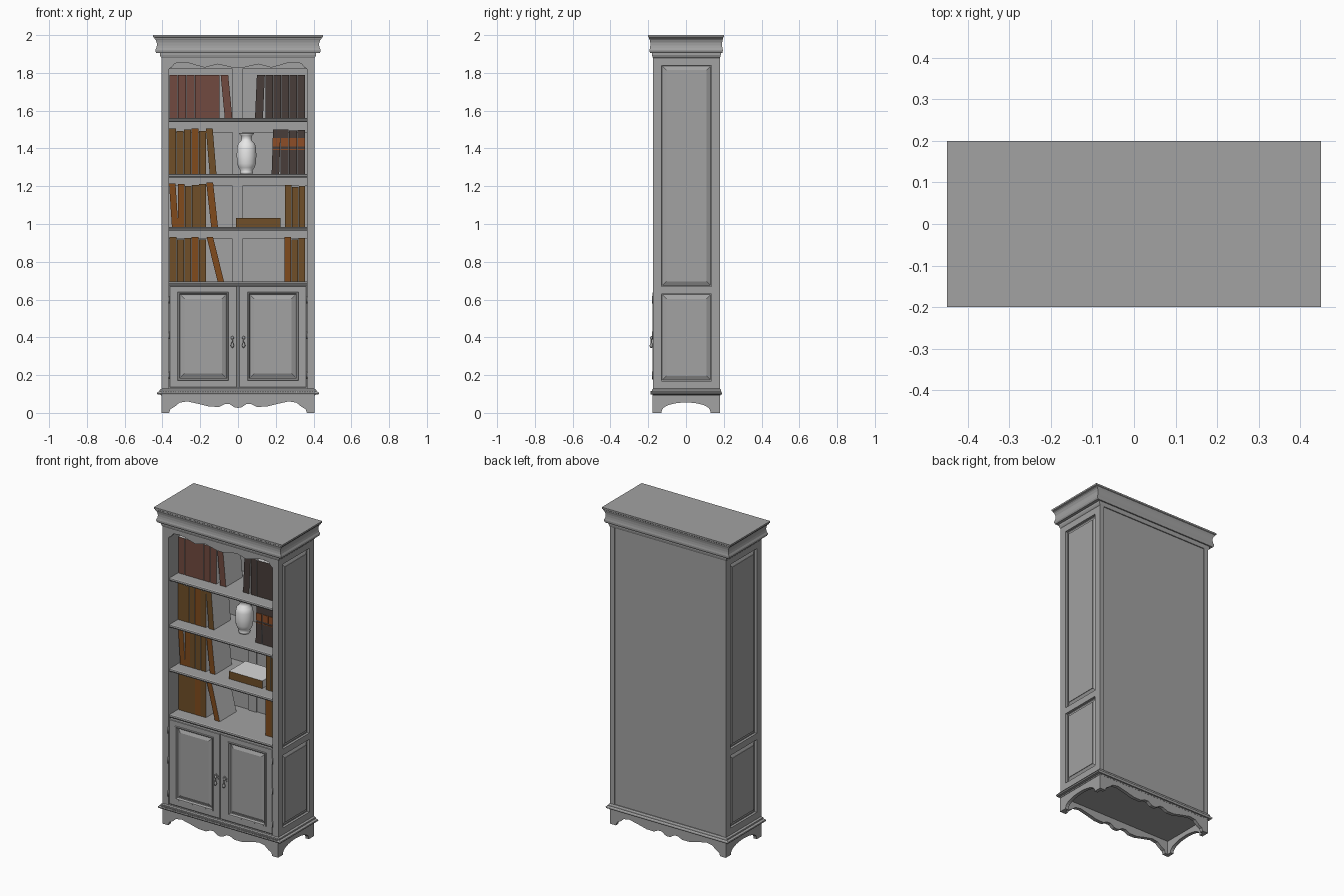
import bpy, bmesh, math

if "Cube" in bpy.data.objects:
    bpy.data.objects.remove(bpy.data.objects["Cube"])


def material(name, rgb):
    m = bpy.data.materials.new(name)
    m.diffuse_color = (*rgb, 1)
    m.use_nodes = True
    m.node_tree.nodes["Principled BSDF"].inputs["Base Color"].default_value = m.diffuse_color
    return m


WOOD = material("grey wood", (0.36, 0.36, 0.36))
COVER = material("pale book cover", (0.68, 0.68, 0.68))
WHITE = material("white ceramic", (0.85, 0.85, 0.85))
RED = material("red brown spine", (0.165, 0.068, 0.05))
GOLD = material("golden brown spine", (0.16, 0.078, 0.021))
ORANGE = material("orange brown spine", (0.22, 0.07, 0.012))
DARK = material("dark spine", (0.065, 0.048, 0.042))
BAND = material("orange band", (0.27, 0.075, 0.02))


def mesh(name, verts, faces, mats, smooth=False):
    me = bpy.data.meshes.new(name)
    me.from_pydata(verts, [], faces)
    bm = bmesh.new()
    bm.from_mesh(me)
    bmesh.ops.recalc_face_normals(bm, faces=bm.faces)
    bm.to_mesh(me)
    bm.free()
    for m in mats:
        me.materials.append(m)
    for p in me.polygons:
        p.use_smooth = smooth
    ob = bpy.data.objects.new(name, me)
    bpy.context.collection.objects.link(ob)
    return ob


# Axis maps: (u, v, w) with w the stacking direction
UP = lambda u, v, w: (u, v, w)
FRONT = lambda u, v, w: (u, w, v)
RIGHT = lambda u, v, w: (w, u, v)
LEFT = lambda u, v, w: (-w, u, v)


def stack(name, rings, axis, mat=WOOD, smooth=False):
    """Skin a list of (outline, w) rings and cap both ends."""
    n = len(rings[0][0])
    verts = [axis(u, v, w) for outline, w in rings for u, v in outline]
    faces = [tuple(range(n)), tuple(range(len(verts) - n, len(verts)))]
    for r in range(len(rings) - 1):
        for i in range(n):
            j = (i + 1) % n
            faces.append((r * n + i, r * n + j, (r + 1) * n + j, (r + 1) * n + i))
    return mesh(name, verts, faces, [mat], smooth)


def rect(u0, u1, v0, v1, inset=0):
    u0, u1, v0, v1 = u0 + inset, u1 - inset, v0 + inset, v1 - inset
    return [(u0, v0), (u1, v0), (u1, v1), (u0, v1)]


def box(name, x0, x1, y0, y1, z0, z1, mat=WOOD):
    return stack(name, [(rect(x0, x1, y0, y1), z0), (rect(x0, x1, y0, y1), z1)], UP, mat)


def lathe(name, profile, x, y, mat, n=24):
    rings = [([(x + r * math.cos(2 * math.pi * i / n), y + r * math.sin(2 * math.pi * i / n))
               for i in range(n)], z) for r, z in profile]
    return stack(name, rings, UP, mat, True)


def mirror_outline(half, top):
    """Half outline running from outer edge to x = 0, closed along a flat top."""
    inner = [(-x, z) for x, z in reversed(half) if x > 0]
    edge = half[0][0]
    return half + inner + [(-edge, top), (edge, top)]


def frame_ring(t, z):
    """Moulding ring round the case; t = 0 at the case, 1 at the crown's edge."""
    return rect(-0.405 - 0.045 * t, 0.405 + 0.045 * t, -0.175 - 0.025 * t, 0.18 + 0.02 * t), z


# Crown and base mouldings
crown = [(0, 1.88), (.1, 1.885), (.2, 1.895), (.2, 1.905), (.6, 1.905), (.72, 1.913), (.74, 1.922),
         (.62, 1.932), (.55, 1.945), (.56, 1.96), (.68, 1.974), (.84, 1.982), (.84, 1.987),
         (1, 1.99), (1, 2.0)]
stack("crown_moulding", [frame_ring(t, z) for t, z in crown], UP)
base = [(.05, .09), (.1, .096), (.45, .097), (.55, .103), (.5, .108), (.25, .114), (.22, .122), (0, .128)]
stack("base_moulding", [frame_ring(t, z) for t, z in base], UP)
for i in range(62):
    x = -0.402 + i * 0.01318
    box("base_bead", x - .004, x + .004, -0.188, -0.178, .106, .116)

# Scalloped front and back aprons, arched side aprons
apron = [(.405, 0), (.365, 0), (.358, .02), (.335, .033), (.31, .054), (.27, .061), (.21, .048),
         (.15, .033), (.1, .032), (.07, .046), (.045, .047), (.02, .03), (0, .026)]
for name, y0, y1 in (("front_apron", -.178, -.155), ("back_apron", .158, .18)):
    o = mirror_outline(apron, .098)
    stack(name, [(o, y0), (o, y1)], FRONT)
arch = [(.178, 0), (.13, 0)] + [(.13 * math.cos(a), .055 * math.sin(a) ** .8)
                               for a in [math.pi / 2 * k / 8 for k in range(1, 8)]] + [(0, .055)]
arch = mirror_outline(arch, .098)
for axis, side in ((RIGHT, "right"), (LEFT, "left")):
    stack(side + "_side_apron", [(arch, .383), (arch, .405)], axis)
    # Side wall: inner lining, stiles, rails and raised panels
    for u0, u1, v0, v1, w0, w1, part in (
            (-.15, .17, .12, 1.9, .366, .385, "lining"),
            (-.175, -.13, .12, 1.89, .366, .405, "front_stile"),
            (.135, .18, .12, 1.89, .375, .405, "rear_stile"),
            (-.13, .135, .12, .17, .38, .405, "low_rail"),
            (-.13, .135, .63, .67, .38, .405, "mid_rail"),
            (-.13, .135, 1.84, 1.89, .38, .405, "top_rail")):
        o = rect(u0, u1, v0, v1)
        stack(f"{side}_{part}", [(o, w0), (o, w1)], axis)
    for v0, v1 in ((.17, .63), (.67, 1.84)):
        q = (-.13, .135, v0, v1)
        stack(side + "_raised_panel", [(rect(*q), .38), (rect(*q), .39), (rect(*q, .004), .389),
                                       (rect(*q, .026), .4), (rect(*q, .026), .403)], axis)

# Back board, inner back framing, floor and scalloped valance
box("back_board", -.38, .38, .155, .174, .11, 1.9)
box("back_centre_stile", -.03, .025, .147, .156, .69, 1.88)
for z in (.92, 1.2, 1.485, 1.82):
    box("back_rail", -.366, .366, .147, .156, z, z + .06)
box("case_floor", -.385, .385, -.165, .17, .085, .13)
val = [(.366, 1.82), (.35, 1.83), (.335, 1.85), (.3, 1.856), (.26, 1.852), (.22, 1.84), (.175, 1.828),
       (.14, 1.838), (.11, 1.846), (.07, 1.838), (.03, 1.828), (0, 1.826)]
o = mirror_outline(val, 1.9)
stack("valance", [(o, -.172), (o, -.152)], FRONT)

# Shelves with a rounded nosing, and the cupboard top
for z in (.675, .965, 1.245, 1.54):
    nose = [(-.155, z), (-.163, z + .003), (-.166, z + .01), (-.163, z + .017), (-.155, z + .02),
            (.155, z + .02), (.155, z)]
    stack("shelf", [(nose, -.368), (nose, .368)], RIGHT)

# Doors with bead, groove and raised panel, hinges and drop handles
for s, side in ((-1, "left"), (1, "right")):
    a, b = sorted((s * .363, s * .006))
    d, p = (a, b, .134, .672), (*sorted((s * .32, s * .05)), .172, .64)
    stack(side + "_door", [(rect(*d), -.145), (rect(*d), -.17), (rect(*d, .003), -.173), (rect(*p), -.173),
                           (rect(*p, .003), -.178), (rect(*p, .009), -.177), (rect(*p, .014), -.163),
                           (rect(*p, .018), -.163), (rect(*p, .036), -.172)], FRONT)
    for z in (.2, .41, .6):
        lathe(side + "_hinge", [(.004, z - .02), (.004, z + .02)], s * .365, -.175, WOOD, 8)
    x = s * .03
    plate = [(x + r * math.sin(k * math.pi / 6), .393 + r * 1.3 * math.cos(k * math.pi / 6))
             for k in range(12) for r in [.017 if k % 2 == 0 else .012]]
    stack(side + "_handle_plate", [(plate, -.172), (plate, -.177)], FRONT)
    lathe(side + "_handle_knob", [(.002, .388), (.007, .392), (.008, .397), (.006, .403), (.002, .406)],
          x, -.182, WOOD, 12)
    lathe(side + "_handle_drop", [(.002, .344), (.007, .349), (.009, .357), (.006, .366), (.003, .376),
                                  (.003, .39)], x, -.184, WOOD, 12)
box("door_meeting_strip", -.006, .006, -.168, -.15, .134, .672)


def book(xb, xt, w, z, h, spine, y0=-.078, y1=.09):
    """Book leaning from xb at its foot to xt at its head, with a coloured spine."""
    rings = [([(x, y0), (x + w, y0), (x + w, y1), (x, y1)], zz) for x, zz in ((xb, z), (xt, z + h))]
    ob = stack("book", rings, UP, COVER)
    ob.data.materials.append(spine)
    for p in ob.data.polygons:
        p.material_index = int(p.normal.y < -.9)


def row(x0, x1, n, z, h, spines, wobble=.006):
    step = (x1 - x0) / n
    for i in range(n):
        book(x0 + i * step, x0 + i * step, step - .002, z, h - wobble * (i * 2 % 3),
             spines[i % len(spines)])


# Top shelf
row(-.362, -.095, 6, 1.56, .23, [RED], .001)
book(-.07, -.092, .04, 1.56, .23, RED)
book(.09, .1, .042, 1.56, .23, DARK)
row(.145, .358, 5, 1.56, .23, [DARK], .001)
# Second shelf
row(-.365, -.168, 5, 1.265, .24, [GOLD, GOLD, GOLD, ORANGE, GOLD])
book(-.15, -.17, .036, 1.265, .24, GOLD)
book(.178, .186, .04, 1.265, .235, DARK)
row(.226, .358, 3, 1.265, .235, [DARK], .002)
for i, x in enumerate((.182, .227, .271, .315)):
    box("book_band", x, x + .041, -.081, -.077, 1.41, 1.455, BAND)
    box("book_thin_band", x, x + .041, -.081, -.077, 1.392, 1.397, BAND)
# Third shelf
book(-.35, -.365, .034, .985, .23, ORANGE)
row(-.318, -.168, 4, .985, .228, [ORANGE, GOLD, GOLD, GOLD])
book(-.142, -.168, .036, .985, .235, ORANGE)
book(-.01, -.01, .235, .985, .048, GOLD)
row(.25, .358, 3, .985, .222, [GOLD])
# Fourth shelf
row(-.362, -.168, 5, .695, .236, [GOLD, GOLD, GOLD, ORANGE, GOLD])
book(-.108, -.166, .034, .695, .236, ORANGE)
row(.246, .358, 3, .695, .236, [ORANGE, GOLD, GOLD])

# Vase
lathe("vase", [(.032, 1.265), (.034, 1.275), (.031, 1.282), (.042, 1.298), (.05, 1.32), (.052, 1.36),
               (.051, 1.4), (.045, 1.425), (.03, 1.44), (.026, 1.452), (.03, 1.468), (.04, 1.478),
               (.039, 1.481), (.028, 1.47), (.022, 1.452)], .045, 0, WHITE, 32)
